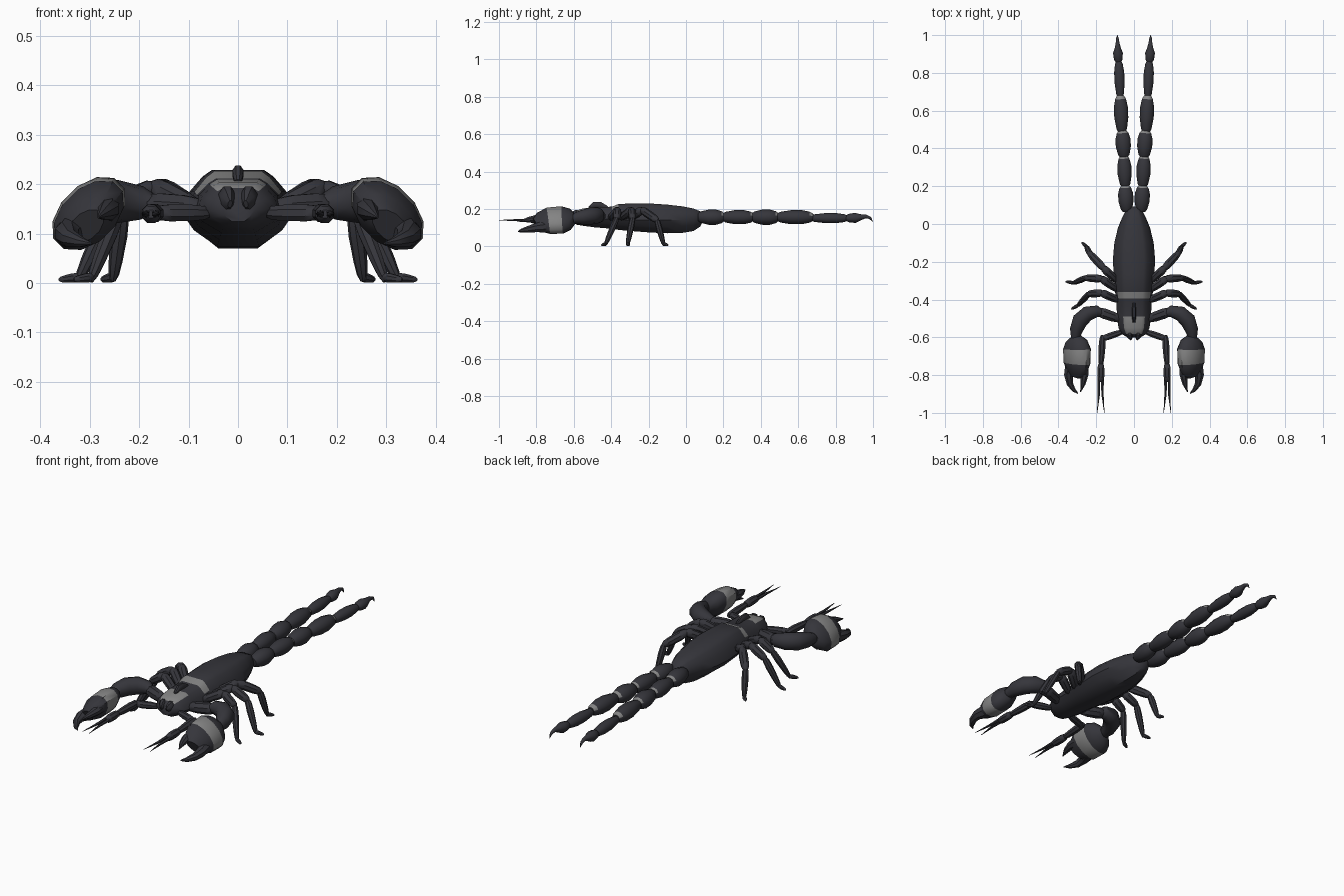
import bpy, bmesh, math
from mathutils import Vector

def material(name, rgb):
    m = bpy.data.materials.new(name)
    m.diffuse_color = (*rgb, 1)
    return m

MATS = [material("dark shell", (0.036, 0.036, 0.044)),
        material("grey plate", (0.23, 0.23, 0.23))]

def loft(name, rings, grey=None):
    """Skin closed rings of points, cap the ends, colour faces by rule."""
    bm = bmesh.new()
    vs = [[bm.verts.new(p) for p in r] for r in rings]
    n = len(vs[0])
    for a, b in zip(vs, vs[1:]):
        for i in range(n):
            j = (i + 1) % n
            bm.faces.new((a[i], a[j], b[j], b[i]))
    bm.faces.new(vs[0])
    bm.faces.new(vs[-1])
    bmesh.ops.recalc_face_normals(bm, faces=bm.faces)
    bm.normal_update()
    for f in bm.faces:
        f.smooth = True
        if grey and grey(f.calc_center_median(), f.normal):
            f.material_index = 1
    me = bpy.data.meshes.new(name)
    bm.to_mesh(me)
    bm.free()
    for m in MATS:
        me.materials.append(m)
    me.set_sharp_from_angle(angle=math.radians(40))
    ob = bpy.data.objects.new(name, me)
    bpy.context.collection.objects.link(ob)
    return ob

def tube(name, pts, s=1, n=10, roll=0, grey=None):
    """pts: (x, y, z, half width, half height); s=-1 mirrors in x."""
    P = [Vector(p[:3]) for p in pts]
    rings = []
    for i, p in enumerate(pts):
        t = (P[min(i + 1, len(P) - 1)] - P[max(i - 1, 0)]).normalized()
        side = t.cross(Vector((0, 0, 1)))
        if side.length < 0.15:
            side = t.cross(Vector((0, 1, 0)))
        side.normalize()
        up = side.cross(t)
        a, b = (side * math.cos(roll) + up * math.sin(roll),
                up * math.cos(roll) - side * math.sin(roll))
        ring = []
        for k in range(n):
            w = 2 * math.pi * (k + 0.5) / n
            q = P[i] + a * (p[3] * math.cos(w)) + b * (p[4] * math.sin(w))
            ring.append((q.x * s, q.y, q.z))
        rings.append(ring)
    return loft(name, rings, grey)

def limb(name, p, q, r0, r1, s, n=8):
    """Limb segment: slim ends, swollen middle."""
    p, q = Vector(p), Vector(q)
    prof = [(-0.04, 0.5), (0.08, 0.9), (0.35, 1.1), (0.75, 1.1), (0.95, 0.95), (1.06, 0.5)]
    pts = []
    for f, k in prof:
        r = (r0 + (r1 - r0) * max(0, min(1, f))) * k
        pts.append((*p.lerp(q, f), r, r))
    return tube(name, pts, s, n)

# body: y, half width, top, middle, bottom
PROFILE = [(0.47, 1), (0.64, .85), (0.88, .5), (1, 0), (0.80, -.5), (0.38, -1)]
PROFILE += [(-x, z) for x, z in reversed(PROFILE)]
BODY = [(-.600, .035, .175, .150, .125), (-.582, .065, .192, .150, .115),
        (-.550, .082, .203, .150, .110), (-.490, .090, .210, .147, .102),
        (-.395, .094, .212, .145, .094), (-.360, .100, .227, .143, .088),
        (-.270, .107, .229, .141, .080), (-.190, .112, .229, .140, .074),
        (-.100, .104, .223, .140, .070), (-.020, .085, .214, .142, .072),
        (.040, .060, .202, .146, .082), (.075, .042, .188, .150, .105),
        (.092, .020, .168, .152, .135)]
rings = [[(x * w, y, zm + z * ((zt - zm) if z > 0 else (zm - zb))) for x, z in PROFILE]
         for y, w, zt, zm, zb in BODY]

def body_grey(c, nrm):
    if nrm.z < 0.4:
        return False
    return (-.585 < c.y < -.49 and abs(c.x) < .05) or (-.395 < c.y < -.36 and abs(c.x) < .075)

loft("body", rings, body_grey)

# eye mound on the head
tube("eye_mound", [(0, -.52, .205, .008, .006), (0, -.49, .222, .012, .018),
                   (0, -.46, .222, .012, .018), (0, -.42, .208, .008, .008)], n=8)

# tail segments: y start, y end, x centre, radius
TAIL = [(.065, .205, .043, .042), (.195, .362, .050, .039), (.352, .495, .057, .042),
        (.485, .680, .068, .039), (.668, .865, .077, .028)]
LEGS = {
    "rear_leg": [(.085, -.305, .15), (.16, -.235, .195), (.235, -.155, .14),
                 (.252, -.12, .012), (.275, -.098, .007)],
    "middle_leg": [(.085, -.35, .15), (.17, -.29, .195), (.255, -.285, .15),
                   (.320, -.312, .012), (.36, -.305, .007)],
    "front_leg": [(.08, -.405, .15), (.17, -.365, .195), (.24, -.37, .15),
                  (.295, -.43, .012), (.33, -.45, .007)],
}
RADII = [.019, .022, .018, .011, .006]

for s, tag in ((1, "right"), (-1, "left")):
    # twin tails
    for i, (y0, y1, x, r) in enumerate(TAIL):
        pts = []
        for f, k in ((0, .5), (.1, .75), (.4, 1), (.68, 1), (.9, .78), (1, .5)):
            dx = (f - .5) * .008
            pts.append((x + dx, y0 + (y1 - y0) * f, .156 - .005 * (i == 4), r * k, r * k * .97))
        tip = y1 - (y1 - y0) * .1
        tube(f"{tag}_tail_segment_{i + 1}", pts, s, 10,
             grey=(lambda c, nrm, t=tip: c.y > t and nrm.z > .3) if i < 4 else None)
    # stinger
    tube(f"{tag}_stinger", [(.081, .850, .150, .012, .012), (.083, .872, .151, .024, .023),
                            (.085, .905, .152, .027, .027), (.086, .935, .156, .016, .016),
                            (.087, .962, .160, .010, .010), (.088, .985, .152, .007, .007),
                            (.088, .999, .130, .001, .001)], s)
    # walking legs
    for name, joints in LEGS.items():
        for i in range(4):
            limb(f"{tag}_{name}_{i + 1}", joints[i], joints[i + 1], RADII[i], RADII[i + 1], s)
    # claw arm
    limb(f"{tag}_claw_shoulder", (.07, -.505, .15), (.185, -.465, .155), .024, .028, s)
    tube(f"{tag}_claw_forearm", [(.165, -.475, .157, .018, .018), (.195, -.462, .162, .032, .034),
                                 (.245, -.474, .165, .042, .044), (.285, -.510, .162, .044, .045),
                                 (.305, -.560, .155, .036, .038), (.312, -.610, .147, .022, .024)], s)
    # claw hand, tilted, with a grey band
    tube(f"{tag}_claw_hand", [(.310, -.598, .147, .035, .028), (.305, -.620, .145, .070, .045),
                              (.302, -.662, .141, .090, .057), (.302, -.737, .137, .086, .055),
                              (.305, -.775, .127, .070, .042), (.308, -.800, .115, .045, .028)],
         s, 12, math.radians(45), lambda c, nrm: -.737 < c.y < -.662)
    # claw fingers
    tube(f"{tag}_claw_fixed_finger", [(.332, -.755, .105, .036, .034), (.346, -.800, .100, .026, .026),
                                      (.340, -.845, .090, .018, .019), (.318, -.880, .083, .011, .011),
                                      (.296, -.898, .080, .002, .002)], s, 8)
    tube(f"{tag}_claw_moving_finger", [(.270, -.750, .152, .032, .032), (.262, -.800, .148, .022, .022),
                                       (.270, -.845, .142, .015, .015), (.283, -.890, .133, .002, .002)], s, 8)
    # feeler arm with two thin prongs
    limb(f"{tag}_feeler_base", (.06, -.57, .142), (.162, -.605, .142), .016, .017, s)
    limb(f"{tag}_feeler_arm", (.166, -.595, .142), (.175, -.745, .14), .020, .014, s)
    limb(f"{tag}_feeler_palm", (.175, -.74, .14), (.176, -.83, .14), .019, .018, s)
    for k, (x0, x1) in enumerate(((.167, .157), (.186, .195))):
        tube(f"{tag}_feeler_prong_{k + 1}", [(x0, -.80, .14, .009, .009), (x0, -.90, .14, .007, .006),
                                             (x1, -1.0, .14, .001, .001)], s, 6)
    # mouth fangs
    tube(f"{tag}_fang", [(.022, -.560, .172, .015, .020), (.022, -.585, .170, .019, .028),
                         (.020, -.600, .166, .014, .022), (.016, -.612, .160, .005, .008)], s, 8)
